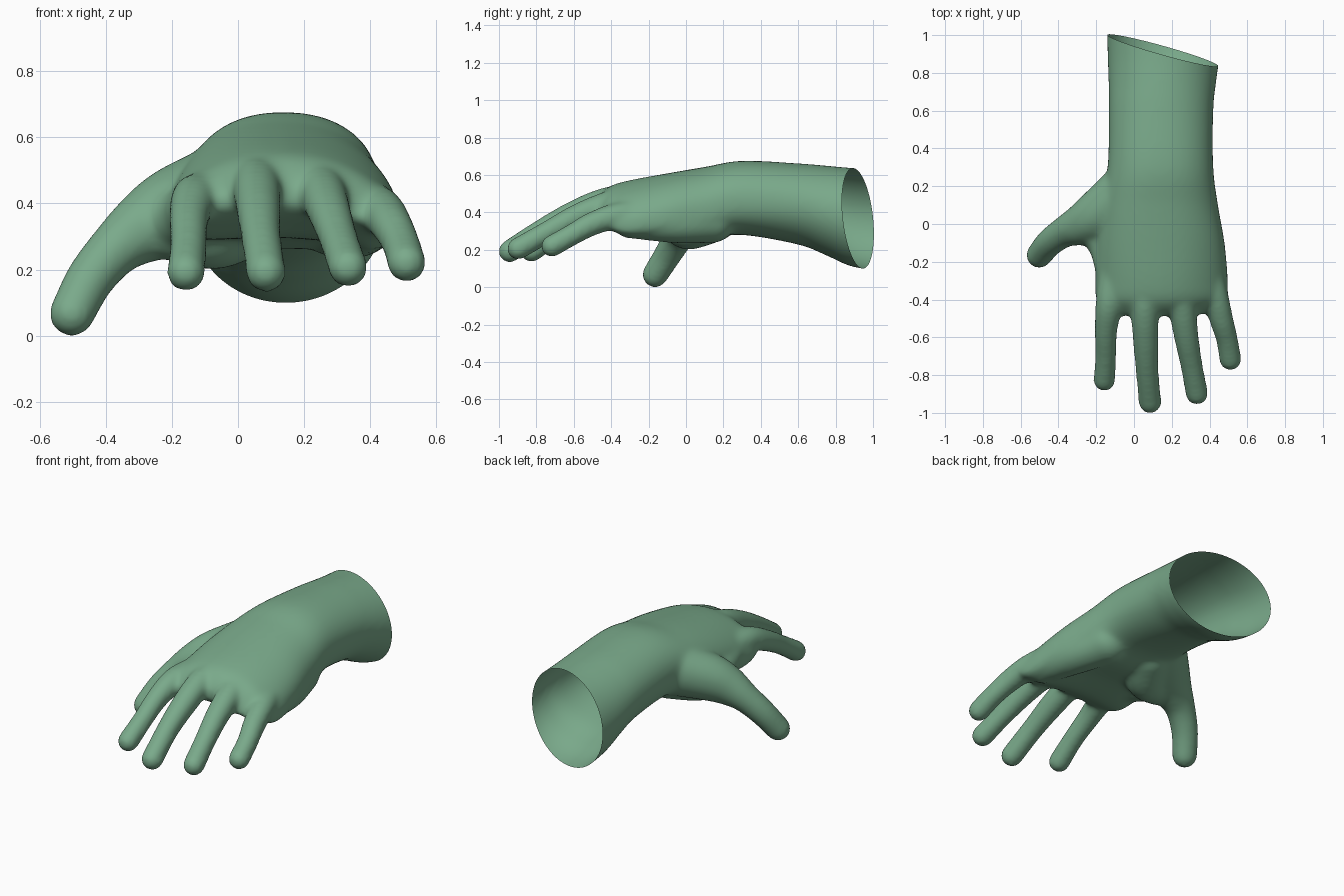
import bpy, bmesh, math
from mathutils import Vector, Matrix

skin = bpy.data.materials.new("green skin")
skin.diffuse_color = (0.195, 0.402, 0.258, 1)

bm = bmesh.new()


def spline(p0, p1, p2, p3, t):
    return 0.5 * (2 * p1 + (p2 - p0) * t + (2 * p0 - 5 * p1 + 4 * p2 - p3) * t * t
                  + (3 * p1 - p0 - 3 * p2 + p3) * t ** 3)


def smooth_path(points, steps):
    """Evenly subdivided smooth path through points of any dimension."""
    pts = [Vector(p) for p in points]
    pts = [2 * pts[0] - pts[1]] + pts + [2 * pts[-1] - pts[-2]]
    out = [spline(*pts[k - 1:k + 3], s / steps)
           for k in range(1, len(pts) - 2) for s in range(steps)]
    return out + [pts[-2]]


def power(v, e):
    return math.copysign(abs(v) ** e, v)


def loft(sections, n=48):
    """Arched rings: (y, left, right, centre z, half height, arch, roundness, underside)."""
    rings = []
    for y, x0, x1, zc, h, arch, e, under in smooth_path(sections, 5):
        ring = []
        for i in range(n):
            a = 2 * math.pi * i / n
            u, v = power(math.cos(a), e), power(math.sin(a), e)
            x = (x0 + x1) / 2 + (x1 - x0) / 2 * u
            z = zc + h * v * (under if v < 0 else 1) - arch * u * u - 0.15 * arch * u
            ring.append(bm.verts.new((x, y, z)))
        rings.append(ring)
    for a, b in zip(rings, rings[1:]):
        for i in range(n):
            j = (i + 1) % n
            bm.faces.new((a[i], a[j], b[j], b[i]))
    bm.faces.new(rings[0][::-1])
    bm.faces.new(rings[-1])


def limb(points):
    """Row of overlapping balls along a smooth path of (x, y, z, radius)."""
    for p in smooth_path(points, 9):
        bmesh.ops.create_icosphere(bm, subdivisions=3, radius=p[3],
                                   matrix=Matrix.Translation(p.to_3d()))


# Forearm and palm
loft([(1.15, -0.145, 0.48, 0.35, 0.275, 0, 1, 1),
      (0.90, -0.14, 0.455, 0.372, 0.265, 0, 1, 1),
      (0.75, -0.135, 0.435, 0.41, 0.240, 0, 1, 1),
      (0.60, -0.133, 0.42, 0.445, 0.217, 0, 0.97, 1),
      (0.30, -0.14, 0.42, 0.478, 0.198, 0.015, 0.88, 1),
      (0.10, -0.18, 0.445, 0.443, 0.20, 0.035, 0.8, 0.9),
      (-0.10, -0.20, 0.48, 0.437, 0.172, 0.06, 0.77, 0.85),
      (-0.30, -0.205, 0.497, 0.43, 0.142, 0.085, 0.77, 0.9),
      (-0.40, -0.20, 0.49, 0.435, 0.108, 0.085, 0.85, 0.9),
      (-0.455, -0.16, 0.43, 0.43, 0.070, 0.075, 1, 0.9),
      (-0.485, -0.12, 0.34, 0.425, 0.03, 0.06, 1, 0.9)])

# Thumb
limb([(-0.04, 0.17, 0.435, 0.15), (-0.18, 0.055, 0.382, 0.135),
      (-0.27, 0.0, 0.335, 0.112), (-0.36, -0.038, 0.272, 0.085),
      (-0.445, -0.097, 0.175, 0.075), (-0.502, -0.165, 0.067, 0.070)])
# Web between thumb and index finger
limb([(-0.21, -0.03, 0.34, 0.09), (-0.150, -0.12, 0.36, 0.09),
      (-0.12, -0.24, 0.39, 0.085)])
# Index finger
limb([(-0.11, -0.26, 0.42, 0.075), (-0.132, -0.42, 0.412, 0.072),
      (-0.148, -0.56, 0.355, 0.062), (-0.15, -0.70, 0.275, 0.057),
      (-0.157, -0.827, 0.192, 0.060)])
# Middle finger
limb([(0.06, -0.26, 0.475, 0.085), (0.057, -0.44, 0.455, 0.076),
      (0.062, -0.61, 0.388, 0.070), (0.07, -0.78, 0.298, 0.062),
      (0.085, -0.943, 0.192, 0.062)])
# Ring finger
limb([(0.22, -0.26, 0.465, 0.085), (0.252, -0.43, 0.435, 0.075),
      (0.276, -0.59, 0.375, 0.067), (0.305, -0.75, 0.29, 0.060),
      (0.333, -0.898, 0.206, 0.061)])
# Little finger
limb([(0.375, -0.20, 0.405, 0.075), (0.43, -0.38, 0.380, 0.070),
      (0.464, -0.51, 0.335, 0.064), (0.492, -0.61, 0.280, 0.059),
      (0.51, -0.717, 0.220, 0.060)])
# Fleshy pads under the thumb and along the outer palm
limb([(0.02, 0.15, 0.365, 0.125), (-0.07, 0.02, 0.315, 0.115),
      (-0.19, -0.03, 0.325, 0.10)])
limb([(0.30, 0.14, 0.36, 0.125), (0.36, -0.06, 0.345, 0.11), (0.40, -0.30, 0.35, 0.09)])

bmesh.ops.recalc_face_normals(bm, faces=bm.faces)
mesh = bpy.data.meshes.new("hand")
bm.to_mesh(mesh)
bm.free()
hand = bpy.data.objects.new("hand", mesh)
bpy.context.collection.objects.link(hand)

# Fuse the parts into one soft skin
fuse = hand.modifiers.new("fuse", 'REMESH')
fuse.mode = 'VOXEL'
fuse.voxel_size = 0.012
soften = hand.modifiers.new("soften", 'SMOOTH')
soften.factor = 0.5
soften.iterations = 22
bpy.context.view_layer.update()
skin_mesh = bpy.data.meshes.new_from_object(
    hand.evaluated_get(bpy.context.evaluated_depsgraph_get()))
hand.modifiers.clear()
hand.data = skin_mesh

# Slice the forearm open at a slant
bm = bmesh.new()
bm.from_mesh(skin_mesh)
bmesh.ops.bisect_plane(bm, geom=bm.verts[:] + bm.edges[:] + bm.faces[:],
                       plane_co=(0.15, 0.92, 0.37), plane_no=(0.276, 1, 0.09),
                       clear_outer=True)
for f in bm.faces:
    f.smooth = True
bm.to_mesh(skin_mesh)
bm.free()
skin_mesh.materials.clear()
skin_mesh.materials.append(skin)
